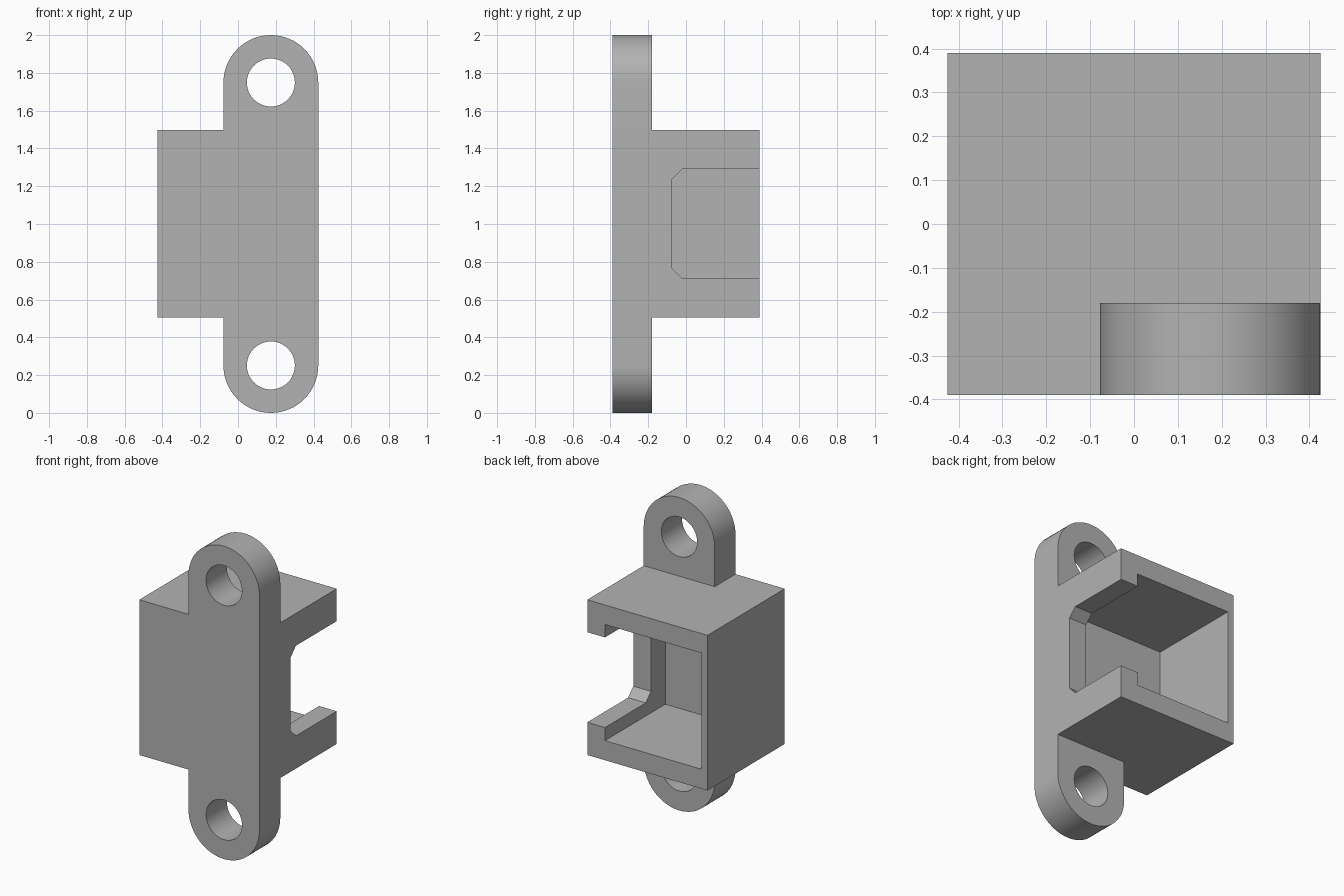
import bpy, bmesh, math
from mathutils import Vector

if "Cube" in bpy.data.objects:
    bpy.data.objects.remove(bpy.data.objects["Cube"])

grey = bpy.data.materials.new("grey plastic")
grey.diffuse_color = (0.45, 0.45, 0.45, 1)
grey.use_nodes = True
grey.node_tree.nodes["Principled BSDF"].inputs["Base Color"].default_value = grey.diffuse_color


def prism(name, profile, direction):
    """Extrude a closed profile of 3D points along a vector."""
    bm = bmesh.new()
    face = bm.faces.new([bm.verts.new(p) for p in profile])
    ext = bmesh.ops.extrude_face_region(bm, geom=[face])
    moved = [v for v in ext["geom"] if isinstance(v, bmesh.types.BMVert)]
    bmesh.ops.translate(bm, vec=Vector(direction), verts=moved)
    bmesh.ops.recalc_face_normals(bm, faces=bm.faces)
    mesh = bpy.data.meshes.new(name)
    bm.to_mesh(mesh)
    bm.free()
    mesh.materials.append(grey)
    obj = bpy.data.objects.new(name, mesh)
    bpy.context.collection.objects.link(obj)
    return obj


def box(name, x, y, z):
    base = [(x[0], y[0], z[0]), (x[1], y[0], z[0]),
            (x[1], y[1], z[0]), (x[0], y[1], z[0])]
    return prism(name, base, (0, 0, z[1] - z[0]))


def arc(cx, cz, r, start, end, steps, y):
    return [(cx + r * math.cos(math.radians(start + (end - start) * i / steps)), y,
             cz + r * math.sin(math.radians(start + (end - start) * i / steps)))
            for i in range(steps + 1)]


def combine(target, other, operation):
    """Apply a boolean and discard the helper."""
    other.hide_render = True
    mod = target.modifiers.new(operation, 'BOOLEAN')
    mod.operation = operation
    mod.solver = 'EXACT'
    mod.object = other
    bpy.context.view_layer.objects.active = target
    bpy.ops.object.modifier_apply(modifier=mod.name)
    bpy.data.objects.remove(other, do_unlink=True)


W, D = 0.425, 0.39
LUG_X, LUG_R, HOLE_R = 0.174, 0.251, 0.127
LUG_Z = (0.251, 1.749)

# Block housing
housing = box("sensor_housing", (-W, W), (-D, D), (0.505, 1.497))

# Mounting plate with rounded ends, flush with the front and right side
outline = (arc(LUG_X, LUG_Z[1], LUG_R, 0, 180, 32, -D)
           + arc(LUG_X, LUG_Z[0], LUG_R, 180, 360, 32, -D))
combine(housing, prism("mounting_plate", outline, (0, 0.21, 0)), 'UNION')

# Screw holes
for z in LUG_Z:
    ring = arc(LUG_X, z, HOLE_R, 0, 360, 48, -D - 0.1)[:-1]
    combine(housing, prism("screw_hole", ring, (0, 0.45, 0)), 'DIFFERENCE')

# Pocket open at the back
combine(housing, box("pocket", (-0.383, 0.30), (-0.22, D + 0.1), (0.63, 1.372)),
        'DIFFERENCE')

# Chamfered slot through the thick right wall
slot = [(0.2, y, z) for y, z in ((0.5, 0.714), (-0.022, 0.714), (-0.075, 0.767),
                                 (-0.075, 1.237), (-0.022, 1.29), (0.5, 1.29))]
combine(housing, prism("side_slot", slot, (0.4, 0, 0)), 'DIFFERENCE')

# Smooth the round ends and holes, keep the corners crisp
bpy.ops.object.select_all(action='DESELECT')
housing.select_set(True)
bpy.context.view_layer.objects.active = housing
bpy.ops.object.shade_smooth_by_angle(angle=math.radians(30))
